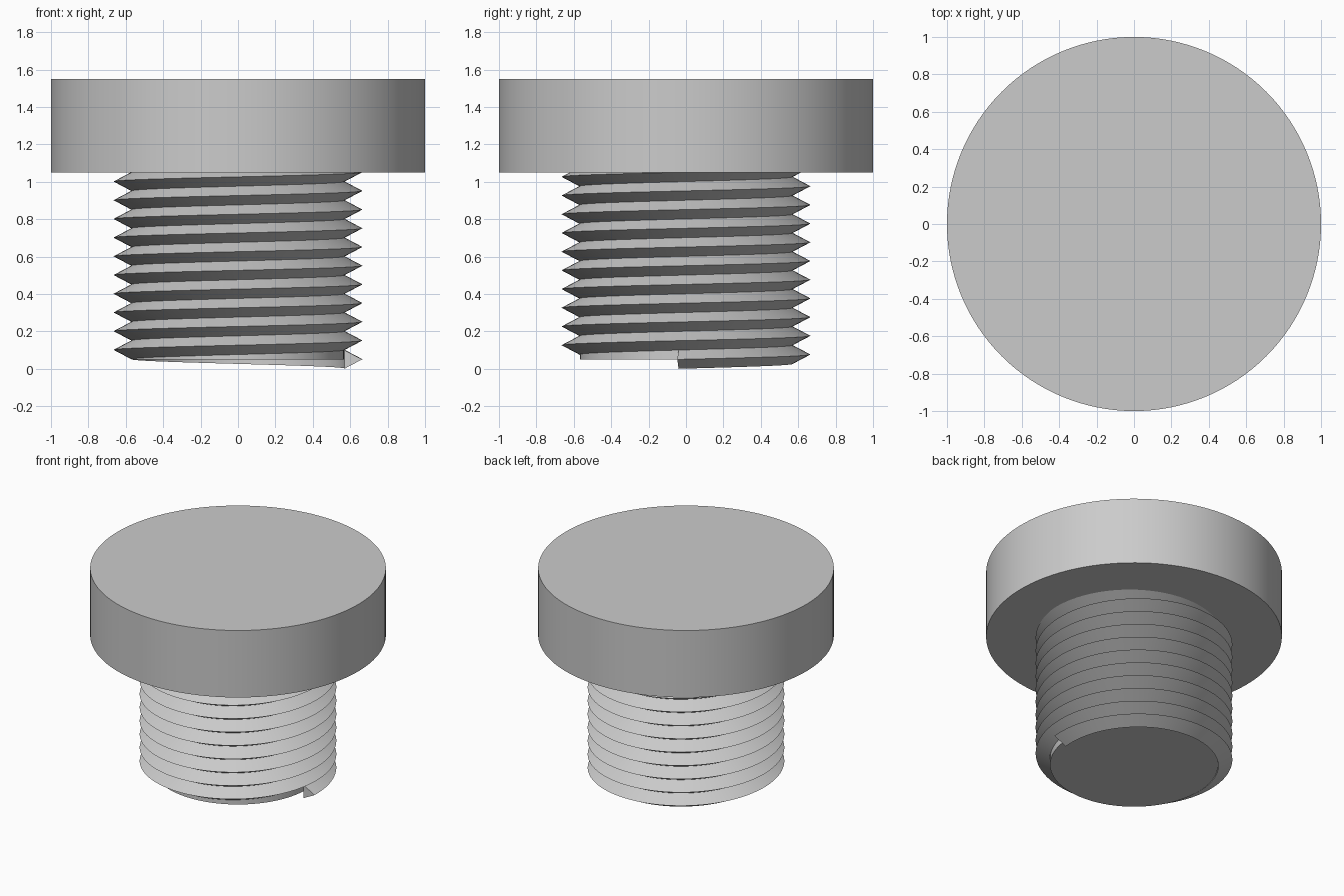
import bpy, bmesh
from math import cos, sin, tau, radians

cube = bpy.data.objects.get("Cube")
if cube:
    bpy.data.objects.remove(cube, do_unlink=True)

HEAD_R, HEAD_BOTTOM, HEAD_TOP = 1.0, 1.05, 1.55
ROOT_R, CREST_R, PITCH = 0.57, 0.665, 0.1
STEPS = 96

grey = bpy.data.materials.new("plain_grey")
grey.use_nodes = True
colour = (0.6, 0.6, 0.6, 1)
grey.diffuse_color = colour
grey.node_tree.nodes["Principled BSDF"].inputs["Base Color"].default_value = colour


def finish(obj):
    obj.data.materials.clear()
    obj.data.materials.append(grey)
    bpy.ops.object.select_all(action="DESELECT")
    obj.select_set(True)
    bpy.context.view_layer.objects.active = obj
    bpy.ops.object.shade_smooth_by_angle(angle=radians(30))


def cylinder(name, radius, bottom, top, sides):
    bpy.ops.mesh.primitive_cylinder_add(
        vertices=sides, radius=radius, depth=top - bottom,
        location=(0, 0, (bottom + top) / 2))
    obj = bpy.context.object
    obj.name = name
    finish(obj)


# Flat round head and plain shank
cylinder("head", HEAD_R, HEAD_BOTTOM, HEAD_TOP, 128)
cylinder("shank", ROOT_R - 0.002, PITCH / 2, HEAD_BOTTOM + 0.02, STEPS)

# Right-handed V thread: a triangle swept up a helix into the head
bm = bmesh.new()
section = [(ROOT_R, 0), (CREST_R, PITCH / 2), (ROOT_R, PITCH)]
rings = []
for i in range(int(10.6 * STEPS) + 1):
    a = tau * i / STEPS - radians(4)
    rise = PITCH * i / STEPS
    rings.append([bm.verts.new((r * cos(a), r * sin(a), z + rise))
                  for r, z in section])
for low, high in zip(rings, rings[1:]):
    for j in range(3):
        k = (j + 1) % 3
        bm.faces.new((low[j], high[j], high[k], low[k]))
bm.faces.new(rings[0])
bm.faces.new(rings[-1][::-1])
bmesh.ops.recalc_face_normals(bm, faces=bm.faces)
mesh = bpy.data.meshes.new("thread")
bm.to_mesh(mesh)
bm.free()
thread = bpy.data.objects.new("thread", mesh)
bpy.context.collection.objects.link(thread)
finish(thread)
